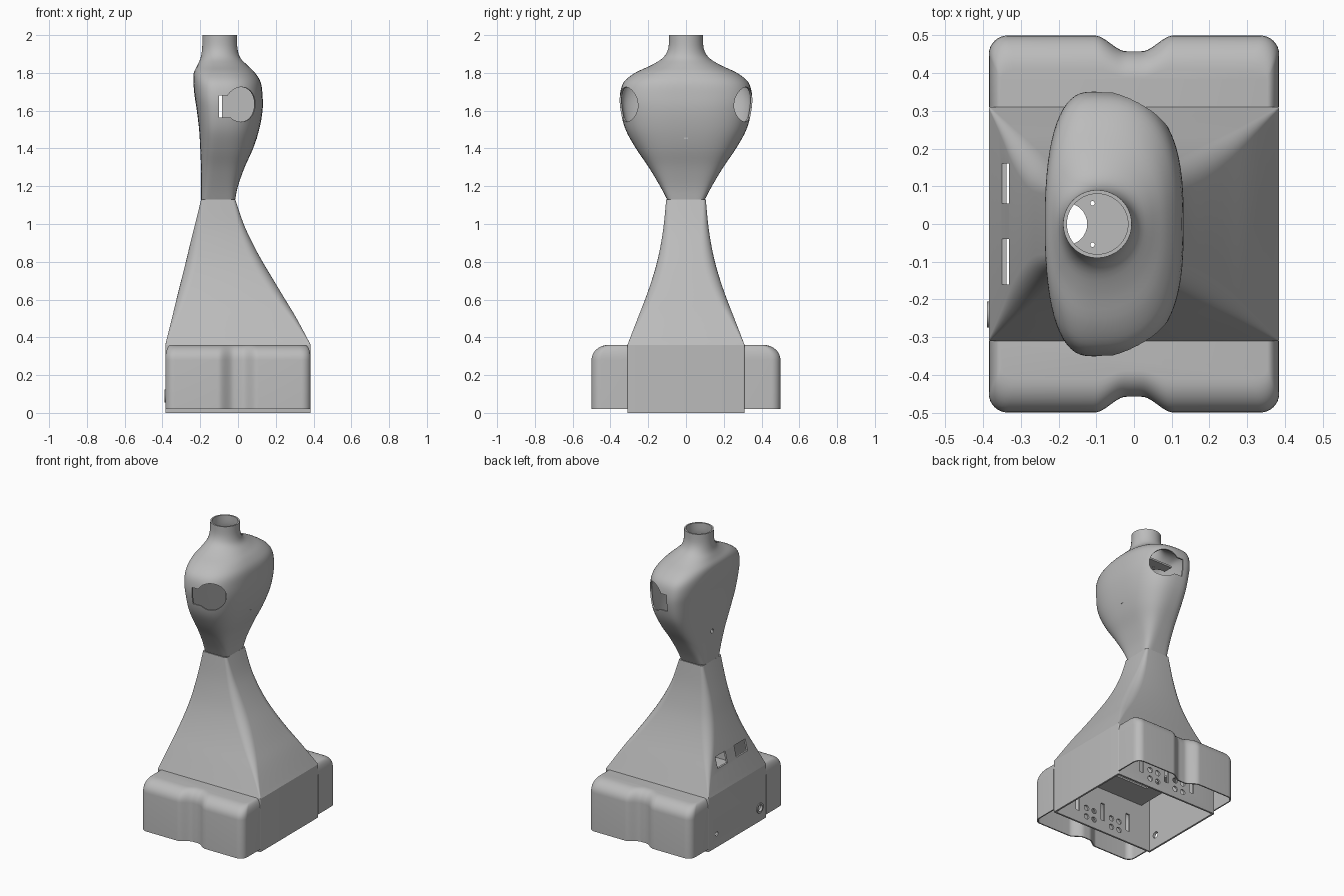
import bpy, bmesh
from math import sin, cos, pi, radians, copysign
from mathutils import Vector

cube = bpy.data.objects.get("Cube")
if cube:
    bpy.data.objects.remove(cube, do_unlink=True)

grey = bpy.data.materials.new("matte_grey")
grey.use_nodes = True
COLOUR = (0.5, 0.5, 0.5, 1)
grey.diffuse_color = COLOUR
grey.node_tree.nodes["Principled BSDF"].inputs["Base Color"].default_value = COLOUR


def finish_mesh(name, bm):
    mesh = bpy.data.meshes.new(name)
    bm.to_mesh(mesh)
    bm.free()
    mesh.materials.append(grey)
    ob = bpy.data.objects.new(name, mesh)
    bpy.context.collection.objects.link(ob)
    return ob


def loft(name, rings, closed=True, cap=False):
    bm = bmesh.new()
    rows = [[bm.verts.new(p) for p in ring] for ring in rings]
    n = len(rows[0])
    for a, b in zip(rows, rows[1:]):
        for i in range(n if closed else n - 1):
            j = (i + 1) % n
            bm.faces.new((a[i], a[j], b[j], b[i]))
    if cap:
        bm.faces.new(rows[-1])
    return finish_mesh(name, bm)


def box(name, lo, hi):
    bm = bmesh.new()
    bmesh.ops.create_cube(bm, size=1)
    lo, hi = Vector(lo), Vector(hi)
    for v in bm.verts:
        v.co = (lo + hi) / 2 + v.co * (hi - lo)
    return finish_mesh(name, bm)


def rod(name, centre, axis, radius, length):
    bm = bmesh.new()
    bmesh.ops.create_cone(bm, cap_ends=True, segments=32, radius1=radius, radius2=radius, depth=length)
    turn = Vector(axis).to_track_quat('Z', 'Y')
    for v in bm.verts:
        v.co = turn @ v.co + Vector(centre)
    return finish_mesh(name, bm)


def shell(ob, thickness):
    m = ob.modifiers.new("shell", 'SOLIDIFY')
    m.thickness = thickness
    m.offset = -1


cutters = []


def cut(target, cutter):
    cutter.hide_render = True
    m = target.modifiers.new("cut", 'BOOLEAN')
    m.operation = 'DIFFERENCE'
    m.solver = 'EXACT'
    m.object = cutter
    cutters.append(cutter)


def spline(stations, steps=4):
    """Smooth in-between stations."""
    out = []
    last = len(stations) - 1
    for i in range(last):
        p, a, b, q = (stations[max(0, min(last, k))] for k in (i - 1, i, i + 1, i + 2))
        for s in range(steps):
            t = s / steps
            out.append([0.5 * (2 * B + (C - A) * t + (2 * A - 5 * B + 4 * C - D) * t * t
                               + (3 * B - A - 3 * C + D) * t ** 3)
                        for A, B, C, D in zip(p, a, b, q)])
    return out + [stations[-1]]


def rounded_ring(z, x0, x1, y, power, n=64):
    ring = []
    mid = max(x0 + 0.09, -0.105)
    for i in range(n):
        c, s = cos(2 * pi * i / n), sin(2 * pi * i / n)
        rx = x1 - mid if c > 0 else mid - x0
        ring.append((mid + copysign(abs(c) ** (2 / power), c) * rx,
                     copysign(abs(s) ** (2 / power), s) * y, z))
    return ring


def chamfered_ring(z, x0, x1, y, r):
    ring = []
    corners = ((x1 - r, y - r), (x0 + r, y - r), (x0 + r, r - y), (x1 - r, r - y))
    for k, (cx, cy) in enumerate(corners):
        for i in range(7):
            a = pi / 2 * (k + i / 6)
            ring.append((cx + r * cos(a), cy + r * sin(a), z))
    return ring


# Torso and neck: height, back x, front x, half width, squareness
torso = loft("torso", [rounded_ring(*s) for s in spline([
    (1.13, -0.195, -0.015, 0.10, 6), (1.2, -0.195, 0.0, 0.137, 4.5),
    (1.3, -0.196, 0.035, 0.197, 3.6), (1.4, -0.2, 0.08, 0.265, 3.1),
    (1.5, -0.206, 0.112, 0.32, 2.9), (1.6, -0.218, 0.13, 0.346, 2.8),
    (1.68, -0.23, 0.13, 0.35, 2.8), (1.75, -0.236, 0.12, 0.33, 2.7),
    (1.8, -0.234, 0.09, 0.27, 2.5), (1.84, -0.215, 0.05, 0.185, 2.2),
    (1.88, -0.198, 0.012, 0.122, 2), (1.93, -0.19, -0.003, 0.094, 2),
    (2.0, -0.188, -0.006, 0.09, 2)])])
shell(torso, 0.01)

# Flared pedestal: height, back x, front x, half width, corner radius
pedestal = loft("pedestal", [chamfered_ring(*s) for s in spline([
    (0.36, -0.385, 0.385, 0.31, 0.003), (0.5, -0.35, 0.31, 0.256, 0.03),
    (0.6, -0.326, 0.25, 0.217, 0.05), (0.7, -0.301, 0.19, 0.182, 0.06),
    (0.8, -0.276, 0.13, 0.153, 0.06), (0.9, -0.252, 0.076, 0.132, 0.05),
    (1.0, -0.227, 0.03, 0.117, 0.035), (1.13, -0.195, -0.015, 0.105, 0.015)])])
shell(pedestal, 0.012)

# Open base box
base = loft("base_box", [chamfered_ring(z, -0.385, 0.385, 0.31, 0.006) for z in (0, 0.36)])
shell(base, 0.012)
deck = box("base_deck", (-0.31, -0.3, 0.3), (0.375, 0.3, 0.312))
cut(deck, box("deck_opening", (-0.2, -0.12, 0.2), (0.1, 0.12, 0.4)))


# Side bumpers with a shallow notch in the outer face
def bumper_outline():
    pts = [(0.385, 0.31)]
    pts += [(0.335 + 0.05 * cos(pi * i / 16), 0.45 + 0.05 * sin(pi * i / 16)) for i in range(9)]
    for i in range(25):
        x = 0.11 - 0.22 * i / 24
        t = min(1, max(0, (abs(x) - 0.02) / 0.085))
        pts.append((x, 0.458 + 0.042 * t * t * (3 - 2 * t)))
    pts += [(-x, y) for x, y in reversed(pts[:10])]
    return pts


rings = []
for z, arc in [(0.02, 0)] + [(None, i / 8) for i in range(9)]:
    a = arc * pi / 2
    drop = 1 - cos(a)
    height = z if z is not None else 0.28 + 0.08 * sin(a)
    rings.append([(x * (1 - 0.08 * drop), 0.31 + (y - 0.31) * (1 - 0.47 * drop), height)
                  for x, y in bumper_outline()])
bumpers = loft("side_bumpers", rings, closed=False, cap=True)
m = bumpers.modifiers.new("mirror", 'MIRROR')
m.use_axis = (False, True, False)
shell(bumpers, 0.008)

# Arm sockets, with the slot beside each
for side in (-1, 1):
    cut(torso, rod("arm_hole", (0.015, side * 0.31, 1.633), (0.4, side * 0.92, 0), 0.092, 0.2))
    cut(torso, box("arm_slot", (-0.1, side * 0.33 - 0.07, 1.565), (-0.03, side * 0.33 + 0.07, 1.68)))
cut(torso, rod("back_hole", (-0.2, 0, 1.33), (1, 0, 0), 0.014, 0.1))

# Inner rib and neck plate
rib = box("inner_rib", (-0.085, -0.01, 1.45), (0.1, 0.01, 1.76))
plate = box("neck_plate", (-0.2, -0.12, 1.76), (0.06, 0.12, 1.772))
cut(plate, rod("cable_hole", (-0.18, 0, 1.766), (0, 0, 1), 0.056, 0.1))
for side in (-1, 1):
    cut(plate, rod("screw_hole", (-0.11, side * 0.055, 1.766), (0, 0, 1), 0.006, 0.1))

# Slots in the rear slope
for y0, y1 in ((0.055, 0.16), (-0.16, -0.04)):
    cut(pedestal, box("rear_slot", (-0.41, y0, 0.5), (-0.27, y1, 0.575)))

# Hidden side walls: vertical slots and groups of round holes
for side in (-1, 1):
    for x in (-0.2, 0.0, 0.2):
        cut(base, box("wall_slot", (x - 0.015, side * 0.31 - 0.04, 0.08),
                      (x + 0.015, side * 0.31 + 0.04, 0.2)))
    for x in (-0.13, -0.07, 0.07, 0.13):
        for z in (0.06, 0.12):
            cut(base, rod("wall_hole", (x, side * 0.31, z), (0, 1, 0), 0.018, 0.08))

# Rear connector holes and collar
for y, r in ((-0.24, 0.022), (0.22, 0.014)):
    cut(base, rod("connector_hole", (-0.385, y, 0.09), (1, 0, 0), r, 0.08))
collar = rod("connector_collar", (-0.386, -0.24, 0.09), (1, 0, 0), 0.034, 0.008)
cut(collar, rod("collar_hole", (-0.385, -0.24, 0.09), (1, 0, 0), 0.022, 0.08))

# Bake the cuts, then smooth with sharp edges kept
parts = [torso, pedestal, base, deck, bumpers, rib, plate, collar]
bpy.ops.object.select_all(action='DESELECT')
for ob in parts:
    ob.select_set(True)
bpy.context.view_layer.objects.active = torso
bpy.ops.object.convert(target='MESH')
bpy.ops.object.shade_smooth_by_angle(angle=radians(32))
for ob in cutters:
    bpy.data.objects.remove(ob, do_unlink=True)
